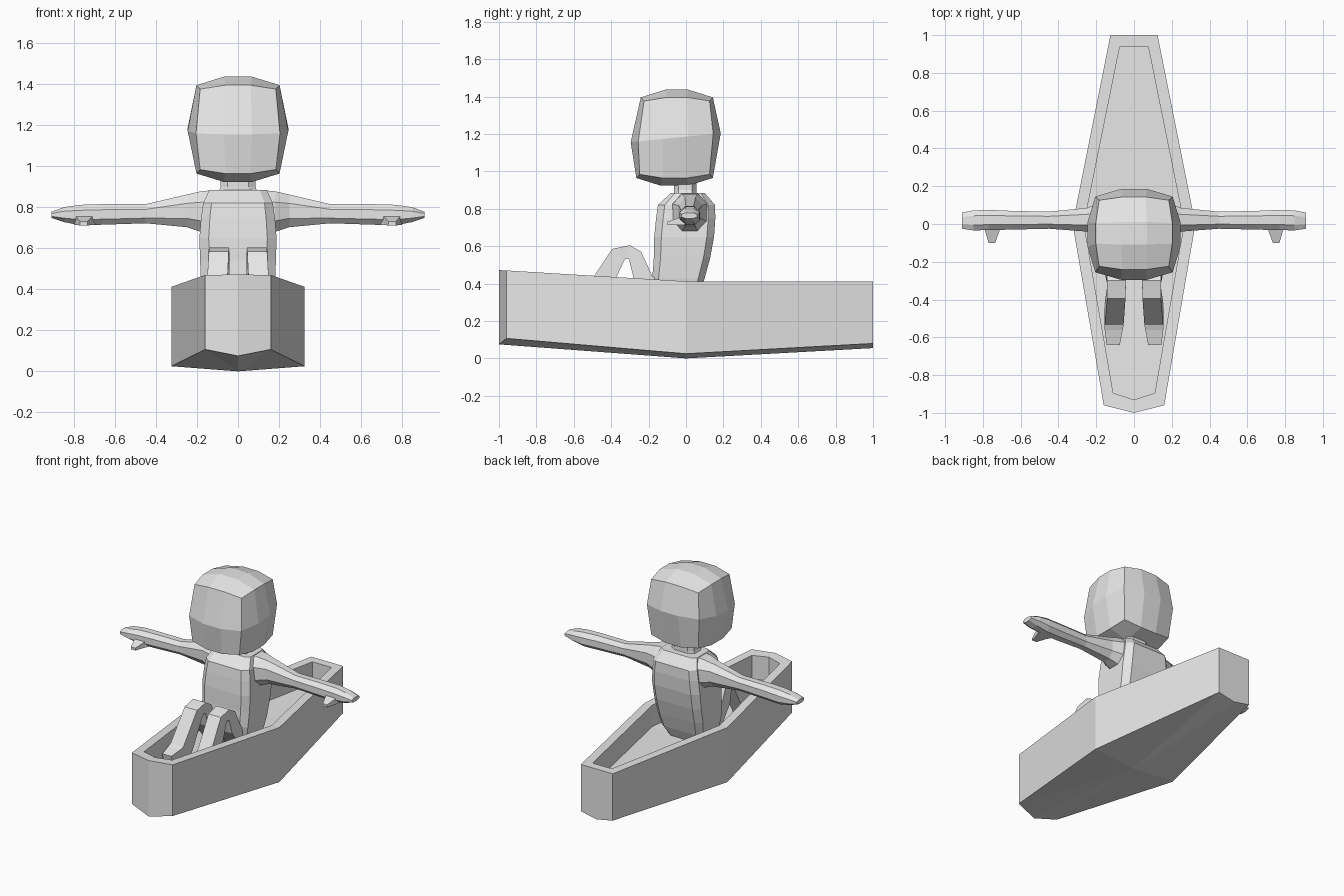
import bpy, bmesh, math

if "Cube" in bpy.data.objects:
    bpy.data.objects.remove(bpy.data.objects["Cube"], do_unlink=True)

GREY = (0.8, 0.8, 0.8, 1.0)
mat = bpy.data.materials.new("plain grey")
mat.diffuse_color = GREY
mat.use_nodes = True
mat.node_tree.nodes["Principled BSDF"].inputs["Base Color"].default_value = GREY


def finish(name, bm):
    """Turn a bmesh into a flat-shaded object."""
    bmesh.ops.recalc_face_normals(bm, faces=bm.faces)
    me = bpy.data.meshes.new(name)
    bm.to_mesh(me)
    bm.free()
    me.materials.append(mat)
    ob = bpy.data.objects.new(name, me)
    bpy.context.collection.objects.link(ob)
    return ob


def loft(name, rings, tips=None):
    """Skin closed rings of points; ends are capped flat or fanned to tips."""
    bm = bmesh.new()
    vs = [[bm.verts.new(p) for p in ring] for ring in rings]
    n = len(vs[0])
    for a, b in zip(vs, vs[1:]):
        for i in range(n):
            j = (i + 1) % n
            bm.faces.new((a[i], a[j], b[j], b[i]))
    for k, ring in enumerate((vs[0], vs[-1])):
        if tips:
            c = bm.verts.new(tips[k])
            for i in range(n):
                bm.faces.new((ring[i], ring[(i + 1) % n], c))
        else:
            bm.faces.new(ring)
    return finish(name, bm)


def octagon(a0, a1, b0, b1, c=0.2):
    """Rectangle with chamfered corners, as (a, b) pairs."""
    ca, cb = (a1 - a0) * c, (b1 - b0) * c
    return [(a0 + ca, b0), (a1 - ca, b0), (a1, b0 + cb), (a1, b1 - cb),
            (a1 - ca, b1), (a0 + ca, b1), (a0, b1 - cb), (a0, b0 + cb)]


# Boat: keel edge, outer rim, inner rim and floor
def boat_ring(back, mid, front, tip):
    """Each station is (half width, y, z); tip and stern centre lie on x = 0."""
    (bx, by, bz), (mx, my, mz), (fx, fy, fz) = back, mid, front
    return [(bx, by, bz), (mx, my, mz), (fx, fy, fz), (0, *tip[0]),
            (-fx, fy, fz), (-mx, my, mz), (-bx, by, bz), (0, *tip[1])]


loft("boat_hull", [
    boat_ring((.125, 1, .08), (.325, 0, .025), (.16, -.96, .107), ((-1, .075), (1, .055))),
    boat_ring((.125, 1, .412), (.325, 0, .412), (.16, -.96, .47), ((-1, .472), (1, .412))),
    boat_ring((.075, .94, .412), (.265, 0, .412), (.11, -.895, .466), ((-.93, .468), (.94, .412))),
    boat_ring((.075, .94, .26), (.265, 0, .26), (.11, -.895, .30), ((-.93, .30), (.94, .26))),
], tips=((0, 0, 0), (0, 0, .26)))

# Torso: (z, front y, back y, half width)
torso = [(.26, -.12, .04, .12), (.33, -.17, .07, .165), (.43, -.18, .10, .18),
         (.54, -.172, .13, .185), (.65, -.17, .15, .188), (.75, -.16, .157, .18),
         (.82, -.15, .155, .17), (.885, -.08, .10, .14)]
loft("torso", [[(x, y, z) for x, y in octagon(-w, w, f, b, .12)]
               for z, f, b, w in torso])

# Neck
loft("neck", [[(x, y, z) for x, y in octagon(-w, w, -.065, .055, .2)]
              for z, w in ((.86, .10), (.90, .085), (.97, .085))])


# Head: segmented box rounded towards a ball
def head():
    seg = (3, 3, 2)
    half, mid, blend = (.25, .245, .266), (0, -.055, 1.18), .62
    bm = bmesh.new()

    def place(p):
        out = []
        for i in range(3):
            q, r = p[(i + 1) % 3] ** 2, p[(i + 2) % 3] ** 2
            ball = p[i] * math.sqrt(1 - q / 2 - r / 2 + q * r / 3)
            out.append(mid[i] + half[i] * (p[i] * (1 - blend) + ball * blend))
        out[2] += .1 * (out[1] - mid[1]) * (1 - p[2] ** 2)   # tilted middle ring
        if p[1] < 0:
            out[1] += .012 * p[2]                            # chin forward
        return out

    for ax in range(3):
        u, v = (ax + 1) % 3, (ax + 2) % 3
        for side in (-1, 1):
            for i in range(seg[u]):
                for j in range(seg[v]):
                    face = []
                    for di, dj in ((0, 0), (1, 0), (1, 1), (0, 1)):
                        p = [0, 0, 0]
                        p[ax] = side
                        p[u] = 2 * (i + di) / seg[u] - 1
                        p[v] = 2 * (j + dj) / seg[v] - 1
                        face.append(bm.verts.new(place(p)))
                    bm.faces.new(face)
    bmesh.ops.remove_doubles(bm, verts=bm.verts, dist=1e-4)
    finish("head", bm)


head()

# Arm sections: (x, front y, back y, bottom z, top z)
arm = [(.10, -.08, .12, .70, .885), (.18, -.07, .11, .68, .878), (.25, -.04, .085, .703, .862),
       (.45, -.025, .065, .722, .815), (.66, -.03, .07, .715, .815), (.77, -.032, .075, .713, .812),
       (.85, -.034, .072, .728, .80), (.91, -.025, .06, .748, .778)]

# Leg sections: (upper y, upper z, lower y, lower z, inner x, outer x)
leg = [(-.08, .37, -.16, .27, .04, .15), (-.18, .44, -.28, .43, .04, .15),
       (-.24, .57, -.305, .53, .042, .145), (-.30, .605, -.315, .535, .043, .142),
       (-.395, .585, -.33, .525, .045, .142), (-.535, .375, -.42, .33, .055, .155),
       (-.56, .365, -.44, .285, .06, .155), (-.64, .345, -.63, .295, .075, .145)]

for s, side in ((1, "left"), (-1, "right")):
    loft(side + "_arm", [[(s * x, y, z) for y, z in octagon(f, b, lo, hi, .27)]
                         for x, f, b, lo, hi in arm])
    # Thumb tapering forward
    loft(side + "_thumb", [[(s * x, y, z) for x, z in ((x0, lo), (x1, lo), (x1, hi), (x0, hi))]
                           for y, x0, x1, lo, hi in ((.0, .69, .80, .715, .765),
                                                     (-.03, .71, .79, .713, .755),
                                                     (-.10, .735, .77, .712, .73))])
    loft(side + "_leg", [[(s * x0, uy, uz), (s * x1, uy, uz), (s * x1, ly, lz), (s * x0, ly, lz)]
                         for uy, uz, ly, lz, x0, x1 in leg])
